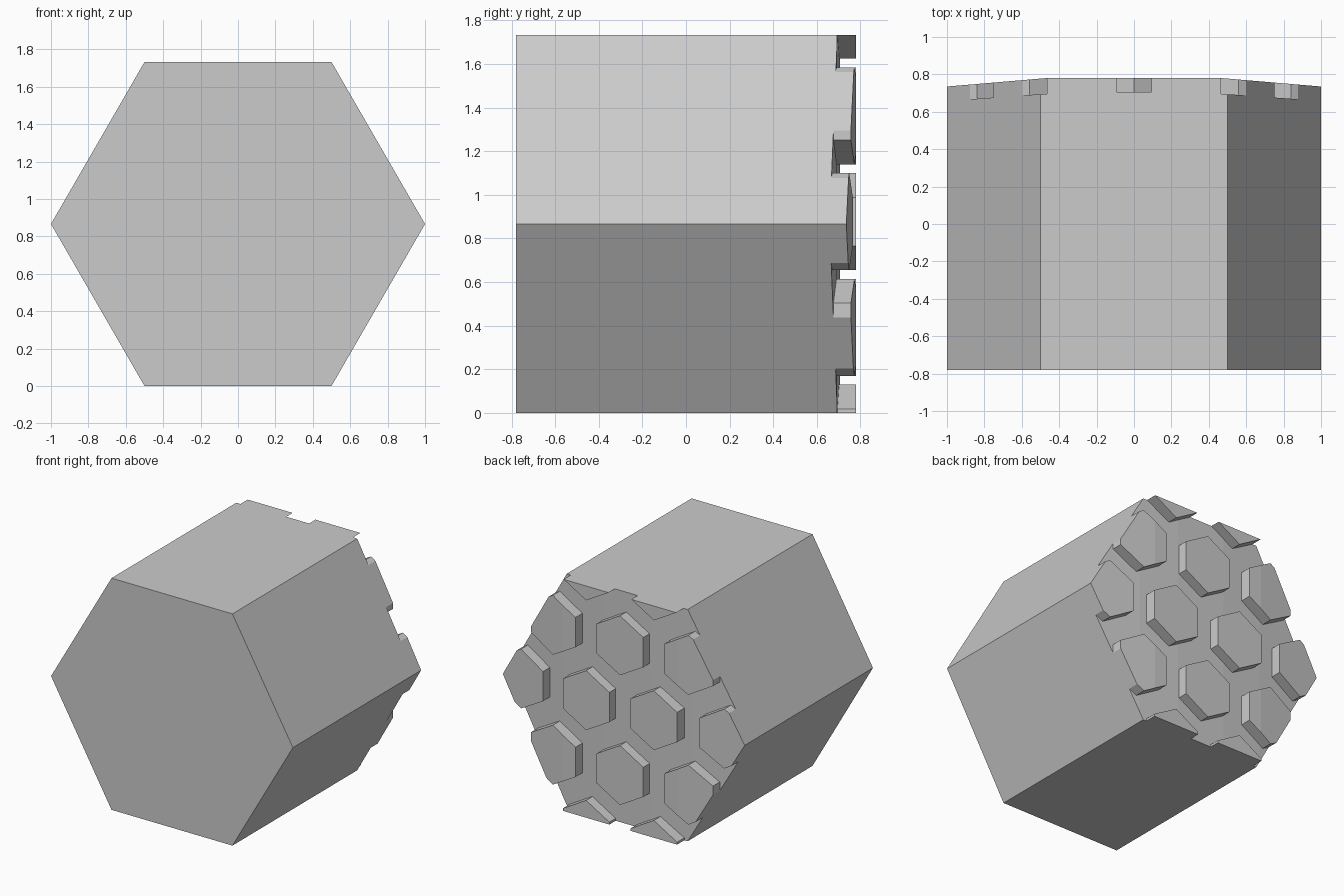
import bpy, bmesh, math
from mathutils import Vector

cube = bpy.data.objects.get("Cube")
if cube:
    bpy.data.objects.remove(cube, do_unlink=True)

grey = bpy.data.materials.new("plain_grey")
grey.use_nodes = True
grey.diffuse_color = (0.6, 0.6, 0.6, 1)
grey.node_tree.nodes["Principled BSDF"].inputs["Base Color"].default_value = (0.6, 0.6, 0.6, 1)

MID = math.sqrt(3) / 2           # height of the prism axis
FRONT = -0.78
FLOOR = [(0.2, 0.705), (0.53, 0.692), (1.0, 0.658)]   # groove floor: half width, depth
CROWN = [(0.47, 0.78), (1.0, 0.735)]                  # stud tops: half width, depth


def hex_planes(x, z, apothem, turn):
    """Six side planes of a hexagonal prism that runs along y."""
    planes = []
    for k in range(6):
        a = math.radians(60 * k + turn)
        n = Vector((math.cos(a), 0, math.sin(a)))
        planes.append((Vector((x, 0, z)) + n * apothem, n))
    return planes


def dome_planes(profile):
    """Flat middle with slopes falling away to both sides."""
    planes = [(Vector((0, profile[0][1], 0)), Vector((0, 1, 0)))]
    for (x0, y0), (x1, y1) in zip(profile, profile[1:]):
        for s in (-1, 1):
            planes.append((Vector((s * x0, y0, 0)),
                           Vector((s * (y0 - y1), x1 - x0, 0)).normalized()))
    return planes


def floor_depth(x):
    x = abs(x)
    depth = FLOOR[0][1]
    for (x0, y0), (x1, y1) in zip(FLOOR, FLOOR[1:]):
        depth = min(depth, y0 + (x - x0) * (y1 - y0) / (x1 - x0))
    return depth


def cut_solid(name, planes, start, seat=False):
    """Cut a convex solid out of a block, starting at the given y."""
    bm = bmesh.new()
    bmesh.ops.create_cube(bm, size=4)
    for v in bm.verts:
        v.co.y += start + 2
    for point, normal in planes:
        bmesh.ops.bisect_plane(bm, geom=bm.verts[:] + bm.edges[:] + bm.faces[:], dist=1e-5,
                               plane_co=point, plane_no=normal, clear_outer=True)
        rim = [e for e in bm.edges if e.is_boundary]
        if rim:
            bmesh.ops.holes_fill(bm, edges=rim, sides=0)
    if len(bm.faces) < 4:
        bm.free()
        return
    if seat:                     # rest the underside on the groove floor
        for v in bm.verts:
            if abs(v.co.y - start) < 1e-4:
                v.co.y = floor_depth(v.co.x) - 0.002
    bmesh.ops.recalc_face_normals(bm, faces=bm.faces)
    mesh = bpy.data.meshes.new(name)
    bm.to_mesh(mesh)
    bm.free()
    mesh.materials.append(grey)
    bpy.context.collection.objects.link(bpy.data.objects.new(name, mesh))


# Hexagonal body with a shallow domed back
outline = hex_planes(0, MID, MID, 30)
cut_solid("body", outline + dome_planes(FLOOR), FRONT)

# Staggered rows of raised hexagonal studs, trimmed to the body outline
PITCH, ROW = 0.56, 0.485
for row in range(-2, 3):
    z = 0.877 + row * ROW
    if row % 2:
        columns = (-1, 0, 1)
    elif row == 0:
        columns = (-1.5, -0.5, 0.5, 1.5)
    else:
        columns = (-0.5, 0.5)
    for col in columns:
        cut_solid("back_stud", hex_planes(col * PITCH, z, 0.1925, 0) + outline + dome_planes(CROWN),
                  0.6, seat=True)
